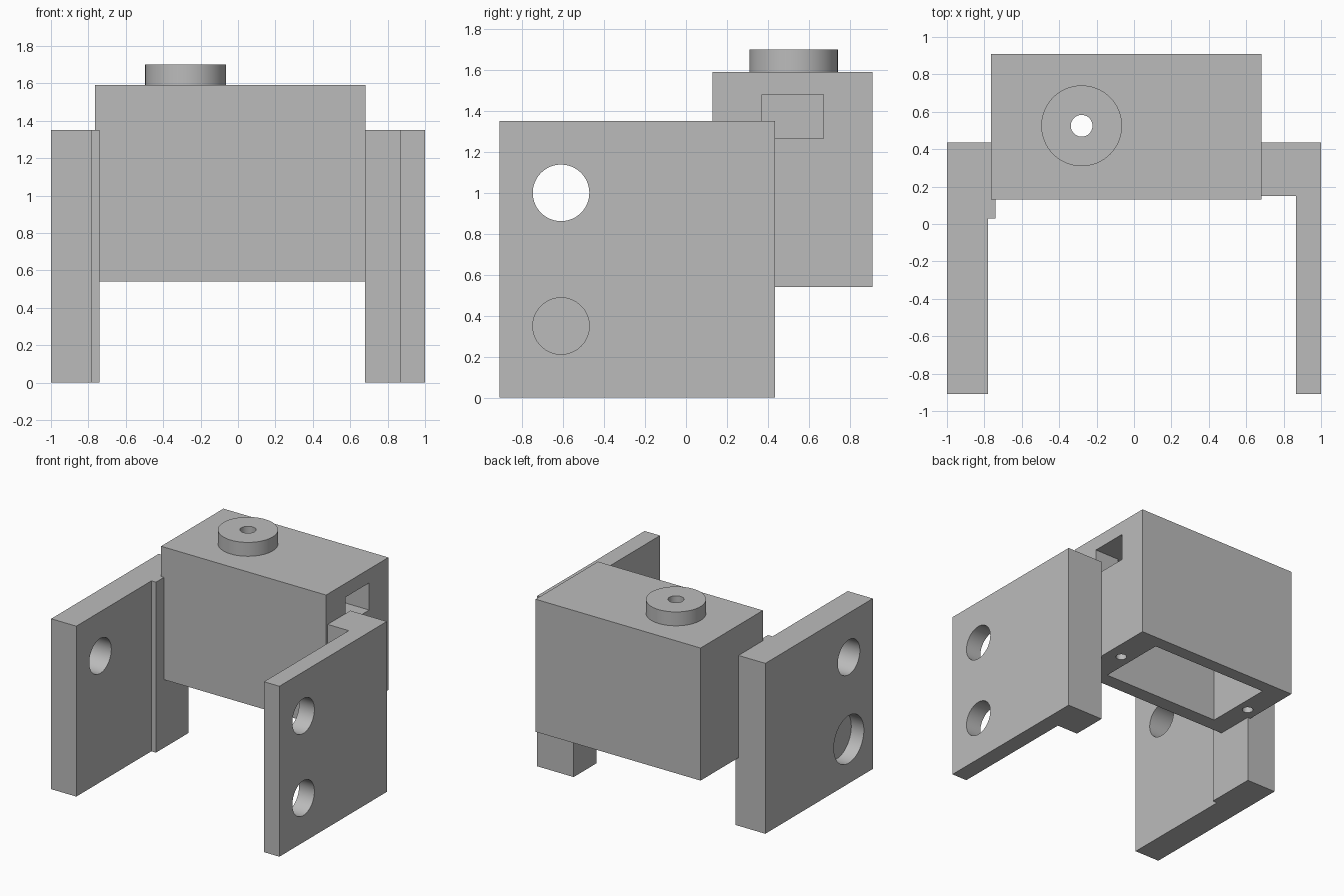
import bpy
import math

cube = bpy.data.objects.get("Cube")
if cube:
    bpy.data.objects.remove(cube, do_unlink=True)

grey = bpy.data.materials.new("light grey")
grey.use_nodes = True
COLOR = (0.5, 0.5, 0.5, 1)
grey.diffuse_color = COLOR
grey.node_tree.nodes["Principled BSDF"].inputs["Base Color"].default_value = COLOR


def finish(obj, name):
    obj.name = name
    obj.data.materials.clear()
    obj.data.materials.append(grey)
    return obj


def box(name, x, y, z):
    """Box from its (min, max) extents on each axis."""
    spans = (x, y, z)
    bpy.ops.mesh.primitive_cube_add(size=1, location=[(a + b) / 2 for a, b in spans])
    obj = bpy.context.object
    obj.scale = [b - a for a, b in spans]
    bpy.ops.object.transform_apply(location=True, scale=True)
    return finish(obj, name)


def cylinder(name, radius, start, length, axis="Z"):
    """Cylinder running from start along +X or +Z."""
    centre = list(start)
    centre["XYZ".index(axis)] += length / 2
    turn = (0, math.pi / 2, 0) if axis == "X" else (0, 0, 0)
    bpy.ops.mesh.primitive_cylinder_add(vertices=64, radius=radius, depth=length,
                                        location=centre, rotation=turn)
    bpy.ops.object.transform_apply(location=True, rotation=True)
    return finish(bpy.context.object, name)


def combine(target, others, operation):
    """Boolean each part into the target and remove it."""
    for other in others:
        mod = target.modifiers.new("boolean", "BOOLEAN")
        mod.operation, mod.solver, mod.object = operation, "EXACT", other
        bpy.context.view_layer.objects.active = target
        bpy.ops.object.modifier_apply(modifier=mod.name)
        bpy.data.objects.remove(other, do_unlink=True)


HOLE_Y, UPPER_Z, LOWER_Z = -0.61, 1.0, 0.35
FRONT, BACK, PLATE_TOP = -0.91, 0.435, 1.35

# Side plates with thickened rear ends
body = box("bracket_body", (-1, -0.78), (FRONT, BACK), (0, PLATE_TOP))
rib = box("right_rib", (-0.9, -0.74), (0.03, BACK), (0, PLATE_TOP))
left_plate = box("left_plate", (0.865, 1), (FRONT, BACK), (0, PLATE_TOP))
left_foot = box("left_block", (0.68, 0.95), (0.15, BACK), (0, PLATE_TOP))

# Housing and round boss on top
housing = box("housing", (-0.765, 0.681), (0.13, 0.91), (0.54, 1.59))
boss = cylinder("boss", 0.216, (-0.28, 0.525, 1.5), 0.2)
combine(body, [rib, housing, left_foot, left_plate, boss], "UNION")

# Housing cavity, cable window, shaft hole and screw holes
cuts = [
    box("cavity", (-0.573, 0.465), (0.245, 0.805), (0.4, 1.48)),
    box("window", (0.4, 1.2), (0.37, 0.67), (1.265, 1.48)),
    cylinder("shaft_hole", 0.058, (-0.28, 0.525, 1.4), 0.4),
]
for x in (-0.667, 0.56):
    cuts.append(cylinder("screw_hole", 0.04, (x, 0.52, 0.4), 0.4))

# Window must not cut the left plate, so it ends at the housing wall above it
window_top = box("plate_refill", (0.68, 1), (0.15, BACK), (1.2, PLATE_TOP))

# Plate holes: three go through, the lower right one is a wide pocket
cuts.append(cylinder("upper_hole", 0.138, (-1.2, HOLE_Y, UPPER_Z), 2.4, "X"))
cuts.append(cylinder("lower_left_hole", 0.138, (0.7, HOLE_Y, LOWER_Z), 0.5, "X"))
cuts.append(cylinder("lower_right_pocket", 0.188, (-1.1, HOLE_Y, LOWER_Z), 0.21, "X"))
combine(body, cuts, "DIFFERENCE")
combine(body, [window_top], "UNION")

# Smooth round walls, crisp edges
bpy.ops.object.select_all(action="DESELECT")
body.select_set(True)
bpy.context.view_layer.objects.active = body
bpy.ops.object.shade_smooth_by_angle(angle=math.radians(30))
